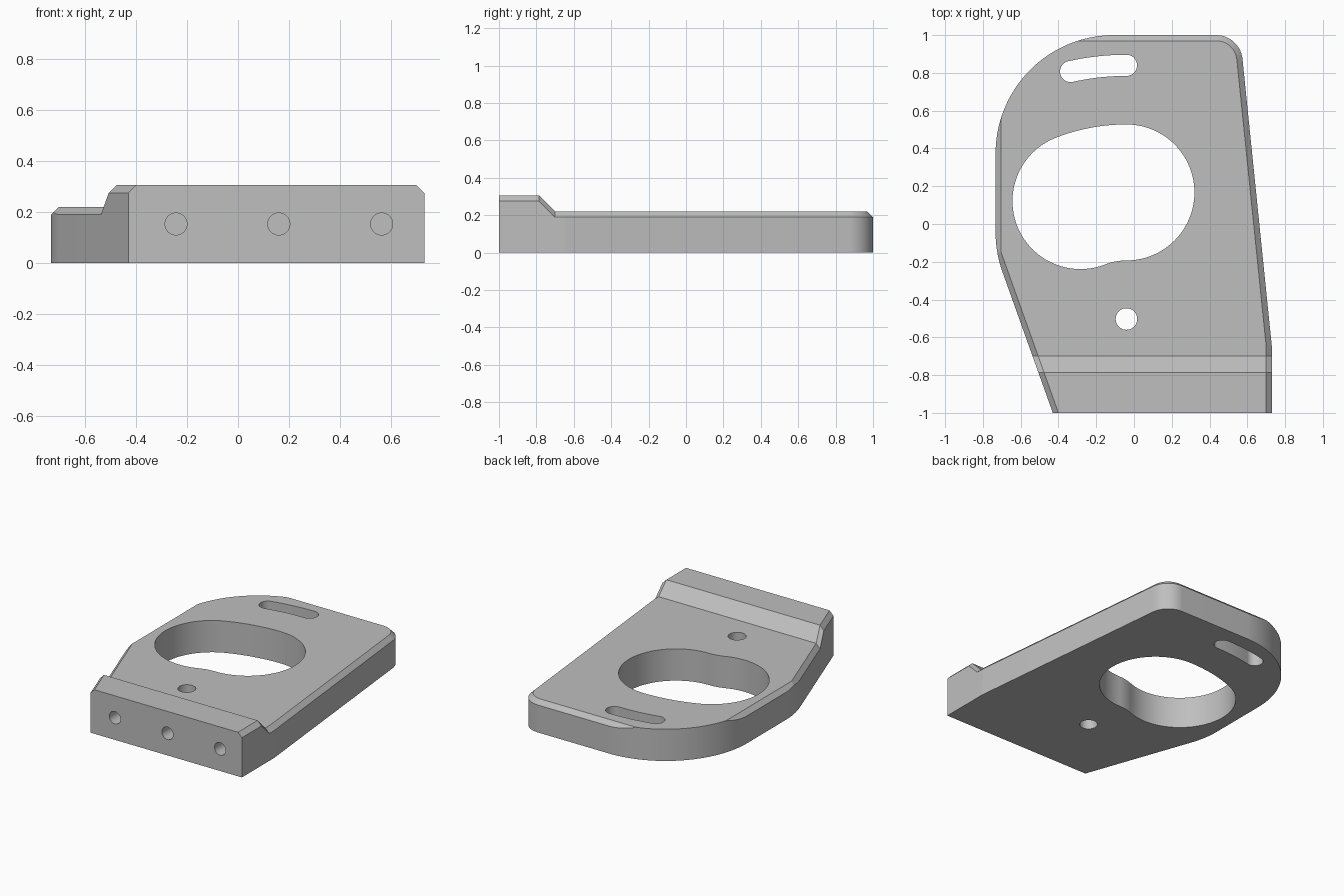
import bpy, bmesh
from math import sin, cos, radians, pi
from mathutils import Vector, Matrix

if "Cube" in bpy.data.objects:
    bpy.data.objects.remove(bpy.data.objects["Cube"])

CHAMFER = 0.03
RAMP_LOW, RAMP_HIGH = -0.70, -0.785      # y where the step begins and ends
PLATE_Z, BAR_Z = 0.22, 0.305
LEFT, SLOPE = -0.733, 0.357
PIVOT = Vector((-0.04, -0.503))

metal = bpy.data.materials.new("grey metal")
metal.use_nodes = True
grey = (0.52, 0.52, 0.52, 1)
metal.diffuse_color = grey
metal.node_tree.nodes["Principled BSDF"].inputs["Base Color"].default_value = grey


def arc(center, r, a0, a1, n):
    """Points along an arc, angles in degrees."""
    angles = [radians(a0 + (a1 - a0) * i / n) for i in range(n + 1)]
    return [Vector(center) + r * Vector((cos(a), sin(a))) for a in angles]


def top_z(y):
    t = (RAMP_LOW - y) / (RAMP_LOW - RAMP_HIGH)
    return PLATE_Z + (BAR_Z - PLATE_Z) * min(1, max(0, t))


def slant_x(y):
    return -0.43 - SLOPE * (y + 1)


def make_object(name, bm):
    bmesh.ops.recalc_face_normals(bm, faces=bm.faces)
    mesh = bpy.data.meshes.new(name)
    bm.to_mesh(mesh)
    bm.free()
    mesh.materials.append(metal)
    ob = bpy.data.objects.new(name, mesh)
    bpy.context.collection.objects.link(ob)
    return ob


# Outline as pairs: outer point and the matching inner point of the chamfer
def left_pair(p):
    x = max(p.x, LEFT + CHAMFER, slant_x(p.y) + CHAMFER)
    return p, Vector((x, min(p.y, 1 - CHAMFER)))


right_ys = (-1, RAMP_HIGH, RAMP_LOW, -0.65)
pairs = [(Vector((0.73, y)), Vector((0.73 - CHAMFER, y))) for y in right_ys]
corner = (0.435, 0.86)
pairs += zip(arc(corner, 0.14, 5.85, 90, 24), arc(corner, 0.14 - CHAMFER, 5.85, 90, 24))
R = 0.627
left_side = arc((LEFT + R, 1 - R), R, 90, 180, 48)
left_side += arc((LEFT + R, -0.043), R, 180, 199.65, 10)
left_side += [Vector((slant_x(y), y)) for y in (RAMP_LOW, RAMP_HIGH, -1)]
pairs += [left_pair(p) for p in left_side]

# Body: floor, walls, chamfer band, then top split at the ramp lines
bm = bmesh.new()
rings = [[], [], []]
for outer, inner in pairs:
    z = top_z(outer.y)
    rings[0].append(bm.verts.new((*outer, 0)))
    rings[1].append(bm.verts.new((*outer, z - (outer - inner).length)))
    rings[2].append(bm.verts.new((*inner, z)))
n = len(pairs)
bm.faces.new(rings[0])
for low, high in zip(rings, rings[1:]):
    for i in range(n):
        j = (i + 1) % n
        bm.faces.new((low[i], low[j], high[j], high[i]))
top = rings[2]
bm.faces.new((top[0], top[1], top[-2], top[-1]))      # bar
bm.faces.new((top[1], top[2], top[-3], top[-2]))      # ramp
bm.faces.new(top[2:-2])                               # plate
bmesh.ops.remove_doubles(bm, verts=bm.verts, dist=1e-5)
bmesh.ops.dissolve_degenerate(bm, edges=bm.edges, dist=1e-5)
body = make_object("mounting_plate", bm)


def prism_cutter(name, points):
    bm = bmesh.new()
    face = bm.faces.new([bm.verts.new((*p, -0.1)) for p in points])
    ext = bmesh.ops.extrude_face_region(bm, geom=[face])
    moved = [v for v in ext["geom"] if isinstance(v, bmesh.types.BMVert)]
    bmesh.ops.translate(bm, verts=moved, vec=(0, 0, 0.6))
    return make_object(name, bm)


def swept_slot(swing, r, angle):
    """Round-ended slot swept about the pivot, from straight back to the left."""
    def end(a):
        return PIVOT + swing * Vector((cos(radians(a)), sin(radians(a))))
    a = 90 + angle
    pts = arc(end(90), r, -90, 90, 48)[1:]
    pts += arc(PIVOT, swing + r, 90, a, 12)[1:]
    pts += arc(end(a), r, a, a + 180, 48)[1:]
    pts += arc(PIVOT, swing - r, a, 90, 12)[1:]
    return pts


# Openings through the plate
cutters = [
    prism_cutter("main_opening_cutter", swept_slot(0.67, 0.36, 21.3)),
    prism_cutter("adjusting_slot_cutter", swept_slot(1.343, 0.056, 12.7)),
    prism_cutter("pivot_hole_cutter", arc(PIVOT, 0.057, 0, 360, 96)[:-1]),
]
# Blind holes in the front face
for x in (-0.243, 0.16, 0.563):
    bm = bmesh.new()
    bmesh.ops.create_cone(bm, cap_ends=True, segments=96, radius1=0.043, radius2=0.043, depth=0.6,
                          matrix=Matrix.Translation((x, -1, 0.153)) @ Matrix.Rotation(pi / 2, 4, "X"))
    cutters.append(make_object("front_hole_cutter", bm))

bpy.ops.object.select_all(action="DESELECT")
body.select_set(True)
bpy.context.view_layer.objects.active = body
for cutter in cutters:
    cutter.hide_render = True
    mod = body.modifiers.new(cutter.name, "BOOLEAN")
    mod.operation, mod.solver, mod.object = "DIFFERENCE", "EXACT", cutter
    bpy.ops.object.modifier_apply(modifier=mod.name)
    bpy.data.objects.remove(cutter)
bpy.ops.object.shade_smooth_by_angle(angle=radians(5.3))
